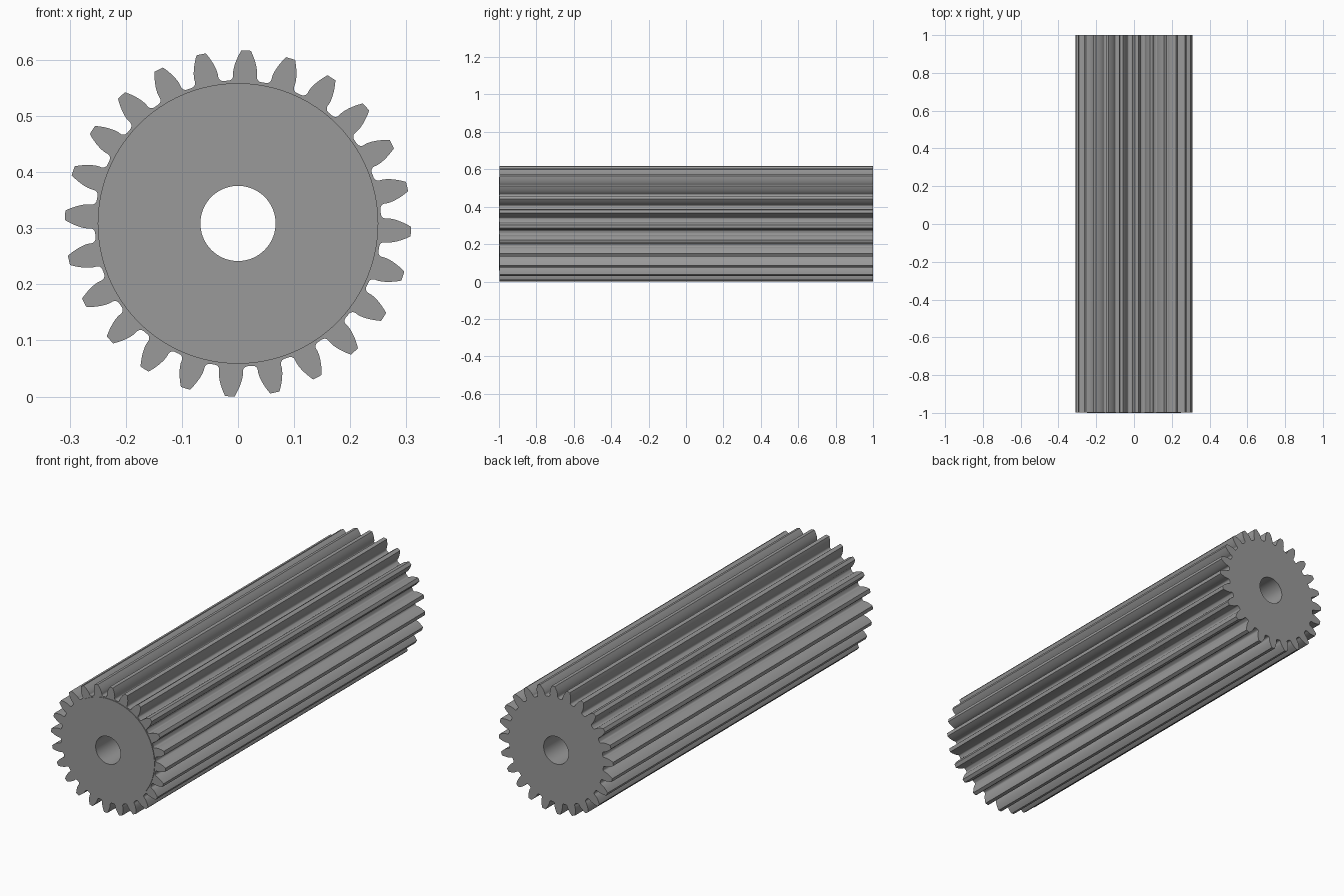
import bpy, bmesh, math
from mathutils import Vector

if "Cube" in bpy.data.objects:
    bpy.data.objects.remove(bpy.data.objects["Cube"])

TEETH = 24
R_TIP = 0.3085
MODULE = R_TIP / (TEETH / 2 + 1)
R_PITCH = MODULE * TEETH / 2
R_ROOT = R_PITCH - 1.25 * MODULE
PRESSURE = math.radians(20)
R_BASE = R_PITCH * math.cos(PRESSURE)
FILLET = 0.38 * MODULE
R_BORE = 0.067
R_PLATE = 0.25
CENTRE_Z = R_TIP
FRONT, BACK, PLATE = -1.0, 1.0, 0.003
TURN = math.radians(90 - 2.7)          # direction of the topmost tooth

steel = bpy.data.materials.new("steel grey")
steel.diffuse_color = (0.32, 0.32, 0.32, 1)
steel.use_nodes = True
steel.node_tree.nodes["Principled BSDF"].inputs["Base Color"].default_value = steel.diffuse_color


def inv(a):
    return math.tan(a) - a


def half_tooth():
    """Polar points (angle from tooth centre, radius) from gap centre to tip."""
    half_pitch = math.pi / TEETH
    base_half = math.pi / (2 * TEETH) + inv(PRESSURE)
    pts = [(half_pitch, R_ROOT)]
    # root fillet, tangent to the root circle and the radial flank
    rc = R_ROOT + FILLET
    off = math.asin(FILLET / rc)
    ca = base_half + off
    c = Vector((rc * math.cos(ca), rc * math.sin(ca)))
    start, end = ca + math.pi, base_half + 1.5 * math.pi
    for i in range(7):
        t = start + (end - start) * i / 6
        p = c + FILLET * Vector((math.cos(t), math.sin(t)))
        pts.append((math.atan2(p.y, p.x), p.length))
    # involute flank
    for i in range(9):
        r = R_BASE + (R_TIP - R_BASE) * (i / 8) ** 1.3
        pts.append((base_half - inv(math.acos(min(1, R_BASE / r))), r))
    return pts


def gear_outline():
    half = half_tooth()
    tooth = [(-a, r) for a, r in half] + [(0, R_TIP)] + half[:0:-1]
    return [(a + TURN + k * 2 * math.pi / TEETH, r)
            for k in range(TEETH) for a, r in tooth]


def circle(r, n):
    return [(2 * math.pi * i / n, r) for i in range(n)]


def holed_prism(name, outline, y0, y1, keep_back=True):
    """Extrude an outline with the round bore from y0 to y1."""
    bm = bmesh.new()
    edges = []
    for loop in (outline, circle(R_BORE, 72)):
        vs = [bm.verts.new((r * math.cos(a), y0, CENTRE_Z + r * math.sin(a)))
              for a, r in loop]
        edges += [bm.edges.new((vs[i - 1], vs[i])) for i in range(len(vs))]
    bmesh.ops.triangle_fill(bm, edges=edges, use_beauty=True, normal=(0, -1, 0))
    res = bmesh.ops.extrude_face_region(bm, geom=bm.faces[:], use_keep_orig=True)
    moved = [v for v in res["geom"] if isinstance(v, bmesh.types.BMVert)]
    bmesh.ops.translate(bm, verts=moved, vec=(0, y1 - y0, 0))
    bmesh.ops.recalc_face_normals(bm, faces=bm.faces[:])
    if not keep_back:
        hidden = [f for f in bm.faces if all(abs(v.co.y - y1) < 1e-6 for v in f.verts)]
        bmesh.ops.delete(bm, geom=hidden, context="FACES")
    mesh = bpy.data.meshes.new(name)
    bm.to_mesh(mesh)
    bm.free()
    mesh.materials.append(steel)
    obj = bpy.data.objects.new(name, mesh)
    bpy.context.collection.objects.link(obj)
    bpy.ops.object.select_all(action="DESELECT")
    obj.select_set(True)
    bpy.context.view_layer.objects.active = obj
    bpy.ops.object.shade_smooth_by_angle(angle=math.radians(30))


# long toothed body with bore
holed_prism("gear_body", gear_outline(), FRONT + PLATE, BACK)
# thin round face on the front end
holed_prism("front_plate", circle(R_PLATE, 96), FRONT, FRONT + PLATE, keep_back=False)
